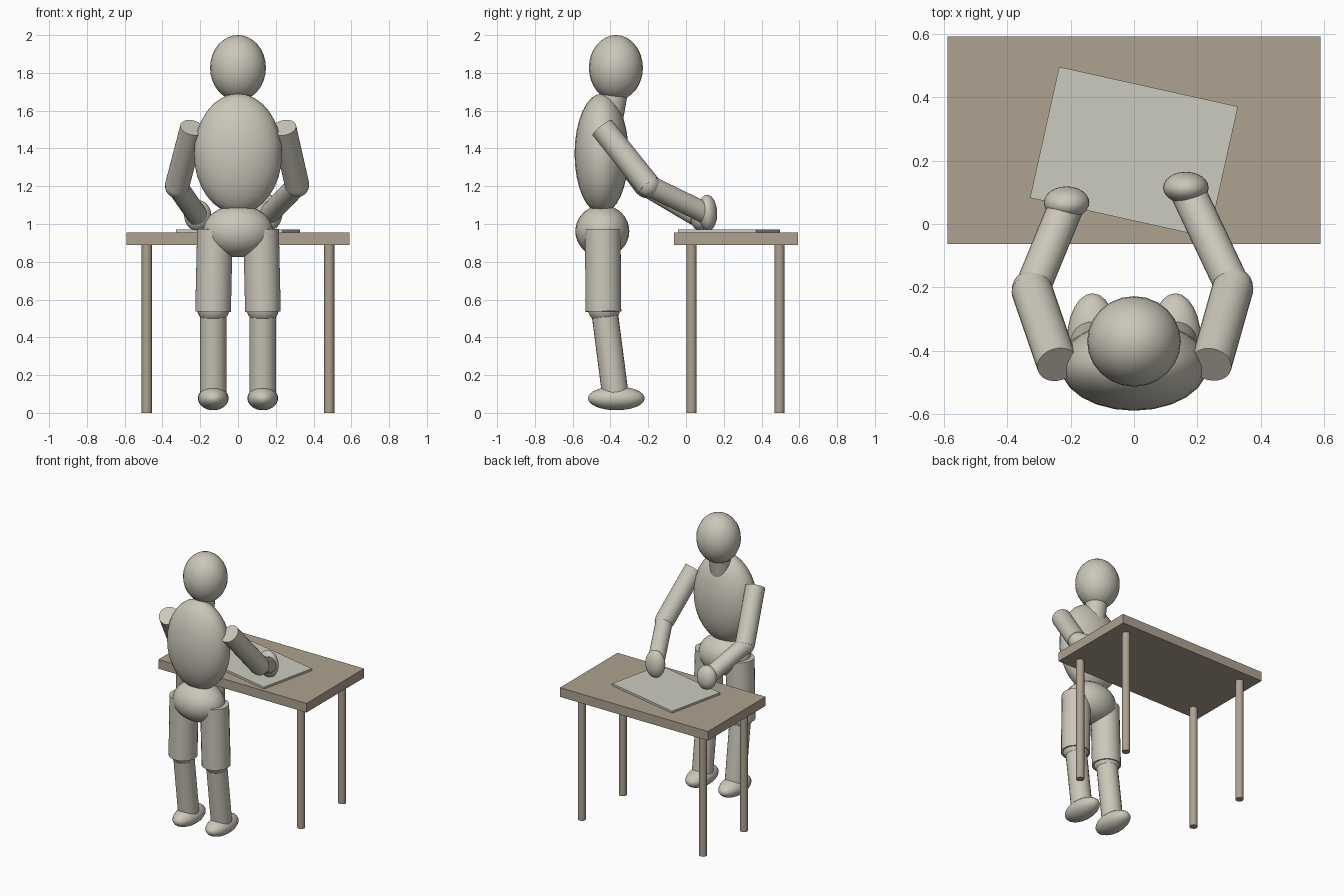
import bpy, math
from mathutils import Vector, Matrix

if "Cube" in bpy.data.objects:
    bpy.data.objects.remove(bpy.data.objects["Cube"])


def material(name, rgb):
    m = bpy.data.materials.new(name)
    m.diffuse_color = (*rgb, 1)
    m.use_nodes = True
    m.node_tree.nodes["Principled BSDF"].inputs["Base Color"].default_value = m.diffuse_color
    return m


clay = material("warm light grey", (0.60, 0.57, 0.49))
wood = material("grey brown", (0.42, 0.36, 0.28))
sheet = material("pale grey", (0.60, 0.60, 0.52))


def finish(name, mat, smooth=True):
    ob = bpy.context.object
    ob.name = name
    ob.data.materials.append(mat)
    if smooth:
        bpy.ops.object.shade_smooth_by_angle(angle=math.radians(40))
    return ob


def ellipsoid(name, centre, radii, tilt=0):
    """Smooth ball scaled per axis, tilted about x."""
    bpy.ops.mesh.primitive_uv_sphere_add(segments=24, ring_count=16, radius=1)
    ob = finish(name, clay)
    ob.data.transform(Matrix.Diagonal((*radii, 1)))
    ob.rotation_euler = (math.radians(tilt), 0, 0)
    ob.location = centre
    return ob


def rod(name, start, end, radius, mat=clay, sides=24):
    """Cylinder between two points."""
    a, b = Vector(start), Vector(end)
    d = b - a
    bpy.ops.mesh.primitive_cylinder_add(vertices=sides, radius=radius, depth=d.length)
    ob = finish(name, mat)
    ob.rotation_euler = d.to_track_quat('Z', 'Y').to_euler()
    ob.location = (a + b) / 2
    return ob


def slab(name, centre, size, mat, turn=0):
    bpy.ops.mesh.primitive_cube_add(size=1)
    ob = finish(name, mat, False)
    ob.data.transform(Matrix.Diagonal((*size, 1)))
    ob.rotation_euler = (0, 0, math.radians(turn))
    ob.location = centre
    return ob


# Head, neck and trunk
ellipsoid("head", (0, -0.371, 1.827), (0.148, 0.143, 0.173))
rod("neck", (0, -0.415, 1.50), (0, -0.38, 1.70), 0.072)
ellipsoid("torso", (0, -0.447, 1.372), (0.233, 0.143, 0.318))
ellipsoid("pelvis", (0, -0.443, 0.962), (0.185, 0.143, 0.138))

# Legs, mirrored
for side, s in (("left", -1), ("right", 1)):
    rod(side + "_thigh", (s * 0.122, -0.441, 0.972), (s * 0.132, -0.437, 0.536), 0.095)
    ellipsoid(side + "_knee", (s * 0.131, -0.434, 0.555), (0.086, 0.086, 0.082))
    rod(side + "_shin", (s * 0.131, -0.431, 0.535), (s * 0.131, -0.376, 0.11), 0.070)
    ellipsoid(side + "_foot", (s * 0.131, -0.369, 0.077), (0.081, 0.15, 0.063))

# Arms: shoulder, elbow, wrist, hand centre, hand radii, hand tilt
arms = (
    ("left", (-0.242, -0.444, 1.51), (-0.323, -0.208, 1.20),
     (-0.215, 0.055, 1.045), (-0.213, 0.068, 1.045), (0.072, 0.050, 0.082), 8),
    ("right", (0.244, -0.444, 1.51), (0.313, -0.200, 1.205),
     (0.172, 0.098, 1.06), (0.164, 0.115, 1.06), (0.072, 0.050, 0.095), 3),
)
for side, shoulder, elbow, wrist, palm, radii, tilt in arms:
    rod(side + "_upper_arm", shoulder, elbow, 0.065)
    ellipsoid(side + "_elbow", elbow, (0.063, 0.063, 0.063))
    rod(side + "_forearm", elbow, wrist, 0.056)
    ellipsoid(side + "_hand", palm, radii, tilt)

# Table with four round legs
slab("table_top", (0, 0.265, 0.923), (1.18, 0.656, 0.066), wood)
for x in (-0.483, 0.483):
    for y in (0.029, 0.495):
        rod("table_leg", (x, y, 0), (x, y, 0.892), 0.027, wood, 16)

# Turned board lying on the table
slab("drawing_board", (0, 0.227, 0.963), (0.579, 0.424, 0.016), sheet, -12.5)
